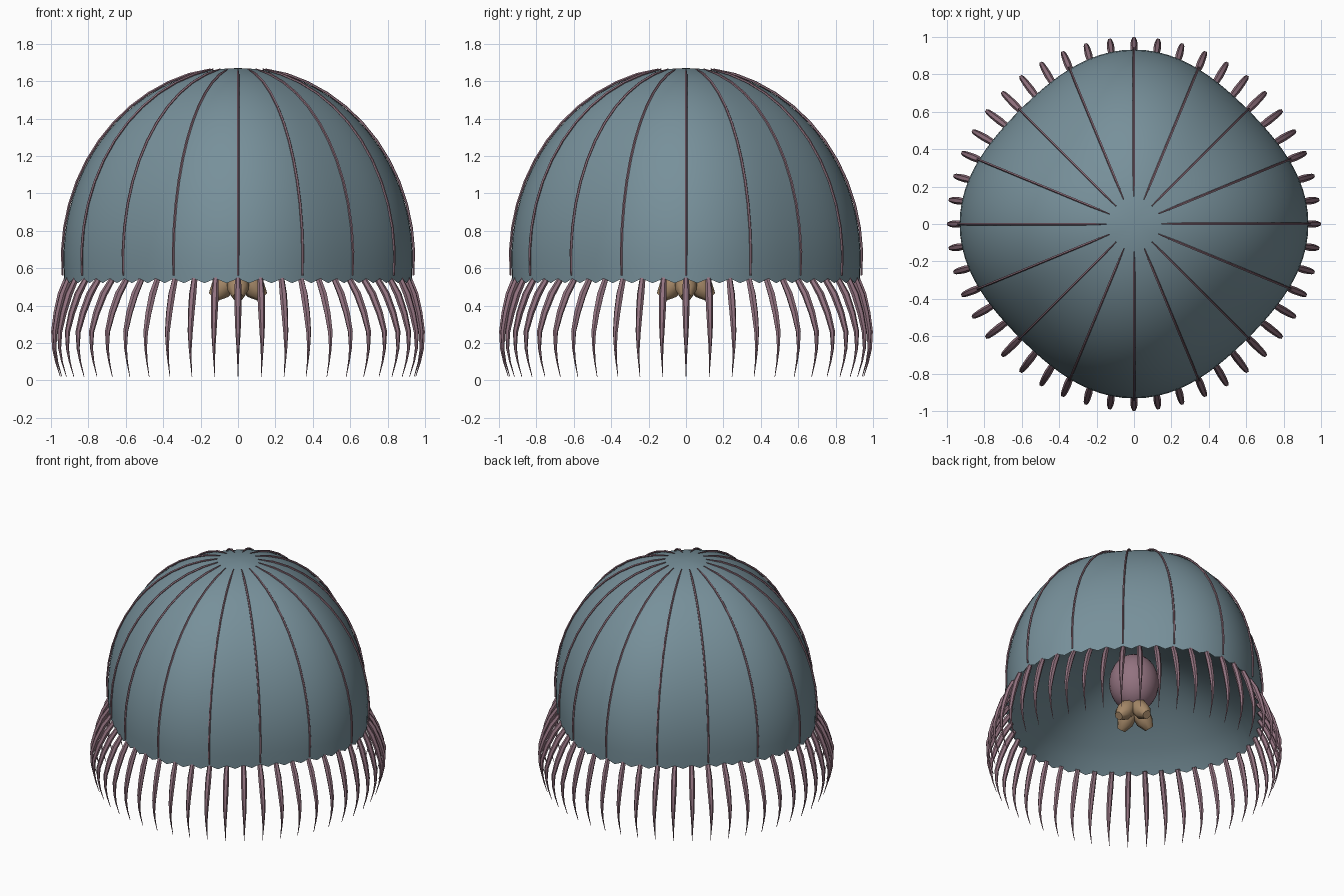
import bpy, bmesh, math
from mathutils import Vector

if "Cube" in bpy.data.objects:
    bpy.data.objects.remove(bpy.data.objects["Cube"])

TAU = math.tau


def material(name, rgb):
    m = bpy.data.materials.new(name)
    m.diffuse_color = (*rgb, 1)
    m.use_nodes = True
    m.node_tree.nodes["Principled BSDF"].inputs["Base Color"].default_value = m.diffuse_color
    return m


BLUE = material("slate_blue", (0.185, 0.28, 0.325))
MAUVE = material("dusty_mauve", (0.29, 0.17, 0.215))
TAN = material("warm_tan", (0.38, 0.25, 0.14))


def finish(bm, name, mat, angle=60):
    bmesh.ops.recalc_face_normals(bm, faces=bm.faces)
    me = bpy.data.meshes.new(name)
    bm.to_mesh(me)
    bm.free()
    me.materials.append(mat)
    ob = bpy.data.objects.new(name, me)
    bpy.context.collection.objects.link(ob)
    bpy.context.view_layer.objects.active = ob
    ob.select_set(True)
    bpy.ops.object.shade_smooth_by_angle(angle=math.radians(angle))
    ob.select_set(False)
    return ob


def bell_radius(theta):
    return 0.898 + 0.035 * math.cos(4 * theta)


def bell_point(theta, phi, out=0.0):
    """Point on the softly four-cornered dome."""
    r = (bell_radius(theta) + out) * math.cos(phi)
    z = 0.65 + (1.02 + out) * math.sin(phi)
    return Vector((r * math.cos(theta), r * math.sin(theta), z))


def radial(theta, r, z):
    return Vector((r * math.cos(theta), r * math.sin(theta), z))


def tube(bm, points, radii, side, sides=6):
    """Tapered tube along points; side is the constant sideways axis."""
    rings = []
    for i, p in enumerate(points):
        along = (points[min(i + 1, len(points) - 1)] - points[max(i - 1, 0)]).normalized()
        up = along.cross(side).normalized()
        rings.append([bm.verts.new(p + radii[i] * (math.cos(TAU * k / sides) * side
                                                   + math.sin(TAU * k / sides) * up))
                      for k in range(sides)])
    for a, b in zip(rings, rings[1:]):
        for k in range(sides):
            n = (k + 1) % sides
            bm.faces.new((a[k], a[n], b[n], b[k]))
    bm.faces.new(rings[0])
    bm.faces.new(rings[-1])


# Thick dome: rounded outer skin and shallow inner ceiling sharing a scalloped rim
bm = bmesh.new()
N, LEVELS = 96, 24


def skin(apex_z, rings):
    apex = bm.verts.new((0, 0, apex_z))
    for k in range(N):
        bm.faces.new((apex, rings[0][k], rings[0][(k + 1) % N]))
    for a, b in zip(rings, rings[1:]):
        for k in range(N):
            n = (k + 1) % N
            bm.faces.new((a[k], b[k], b[n], a[n]))


angles = [TAU * k / N for k in range(N)]
outer = [[bm.verts.new(bell_point(t, math.radians(90 - 95.5 * j / LEVELS))) for t in angles]
         for j in range(1, LEVELS + 1)]
for k, v in enumerate(outer[-1]):
    v.co.z = 0.52 if k % 2 else 0.545
skin(1.67, outer)
CEILING = 0.99
inner = []
for j in range(1, 12):
    s = j / 12
    inner.append([bm.verts.new(radial(t, bell_radius(t) * s,
                                      0.54 + (CEILING - 0.54) * (1 - s ** 1.7)))
                  for t in angles])
skin(CEILING, inner + [outer[-1]])
finish(bm, "bell", BLUE)

# Sixteen thin raised ribs running from the crown to the rim
bm = bmesh.new()
RIB = 12
for k in range(16):
    t = TAU * k / 16
    pts = [bell_point(t, math.radians(81 - 86 * i / RIB), 0.008) for i in range(RIB + 1)]
    radii = [0.003] + [0.007] * (RIB - 1) + [0.005]
    tube(bm, pts, radii, Vector((-math.sin(t), math.cos(t), 0)), 5)
finish(bm, "ribs", MAUVE, 40)

# Fringe of tapered tentacles bowing outwards and curling back at the tips;
# each row is blend from rim to outer reach, height, thickness
PATH = [(-0.10, 0.545, 0.016), (0.38, 0.46, 0.020), (0.75, 0.36, 0.018), (1.0, 0.26, 0.014)]
TIP = [(0.987, 0.17, 0.008), (0.974, 0.10, 0.0045), (0.95, 0.02, 0.0015)]
bm = bmesh.new()
for k in range(48):
    t = TAU * k / 48
    rim = bell_radius(t) - 0.01
    path = [(rim + (0.987 - rim) * f, z, w) for f, z, w in PATH] + TIP
    tube(bm, [radial(t, r, z) for r, z, _ in path], [w for _, _, w in path],
         Vector((-math.sin(t), math.cos(t), 0)))
finish(bm, "tentacles", MAUVE, 40)

# Rounded stomach hanging from the ceiling
bm = bmesh.new()
bmesh.ops.create_uvsphere(bm, u_segments=24, v_segments=16, radius=1)
for v in bm.verts:
    v.co = Vector((v.co.x * 0.168, v.co.y * 0.168, 0.75 + v.co.z * 0.205))
finish(bm, "stomach", MAUVE)

# Four blunt mouth lobes splayed below the stomach
LOBE = [(0.01, 0.60, 0.03), (0.055, 0.535, 0.06), (0.095, 0.485, 0.058), (0.135, 0.445, 0.03)]
bm = bmesh.new()
for k in range(4):
    t = TAU * k / 4
    tube(bm, [radial(t, r, z) for r, z, _ in LOBE], [w for _, _, w in LOBE],
         Vector((-math.sin(t), math.cos(t), 0)), 8)
finish(bm, "mouth_lobes", TAN, 50)
